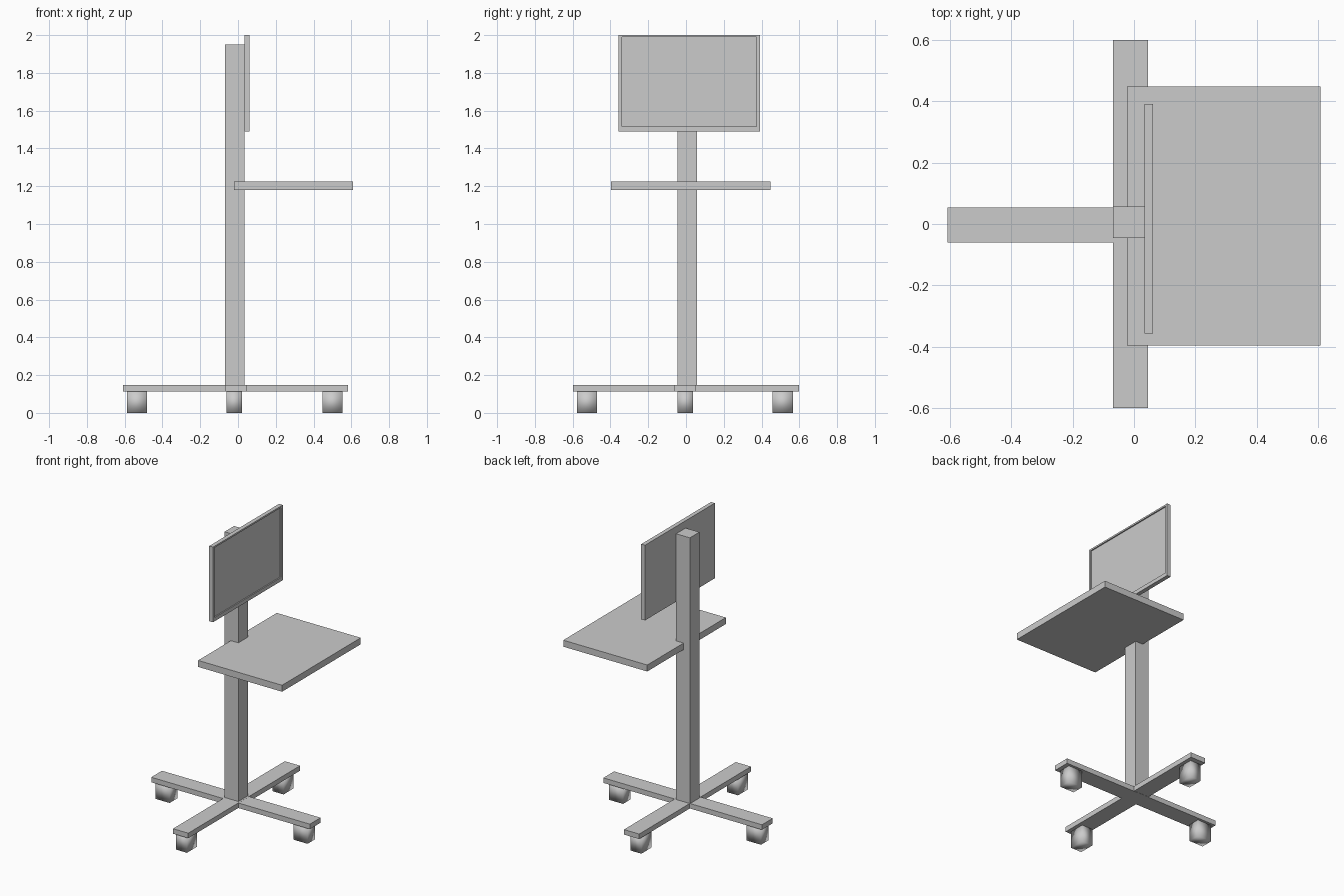
import bpy, bmesh

if "Cube" in bpy.data.objects:
    bpy.data.objects.remove(bpy.data.objects["Cube"])


def box(name, x, y, z, smooth=False):
    """Box from (min, max) ranges on each axis."""
    bm = bmesh.new()
    bmesh.ops.create_cube(bm, size=1)
    for v in bm.verts:
        v.co = [r[0] + (c + 0.5) * (r[1] - r[0]) for c, r in zip(v.co, (x, y, z))]
    for f in bm.faces:
        f.smooth = smooth
    mesh = bpy.data.meshes.new(name)
    bm.to_mesh(mesh)
    bm.free()
    ob = bpy.data.objects.new(name, mesh)
    bpy.context.collection.objects.link(ob)
    return ob


# Crossed base arms
box("base_arm_long", (-0.608, 0.582), (-0.061, 0.054), (0.113, 0.147))
box("base_arm_cross", (-0.068, 0.046), (-0.599, 0.599), (0.114, 0.148))

# Column
box("column", (-0.069, 0.034), (-0.045, 0.057), (0.113, 1.95))

# Tray
box("tray", (-0.022, 0.608), (-0.396, 0.447), (1.18, 1.224))

# Monitor with a shallow recessed screen on its +x face
monitor = box("monitor", (0.034, 0.062), (-0.357, 0.391), (1.49, 2.0))
bm = bmesh.new()
bm.from_mesh(monitor.data)
bm.normal_update()
face = max(bm.faces, key=lambda f: f.normal.x)
bmesh.ops.inset_region(bm, faces=[face], thickness=0.024)
for v in face.verts:
    v.co.z = 1.989 if v.co.z > 1.75 else 1.516
rim = bmesh.ops.inset_region(bm, faces=[face], thickness=0)
for v in face.verts:
    v.co.x -= 0.008
bm.to_mesh(monitor.data)
bm.free()

# Casters: smooth-shaded blocks, longer along their arm
L, W = 0.0535, 0.041
for name, cx, cy, hx, hy in (
    ("caster_left", -0.535, -0.004, L, W),
    ("caster_right", 0.500, -0.004, L, W),
    ("caster_front", -0.020, -0.524, W, L),
    ("caster_back", -0.020, 0.512, W, L),
):
    box(name, (cx - hx, cx + hx), (cy - hy, cy + hy), (0.0, 0.114), smooth=True)
